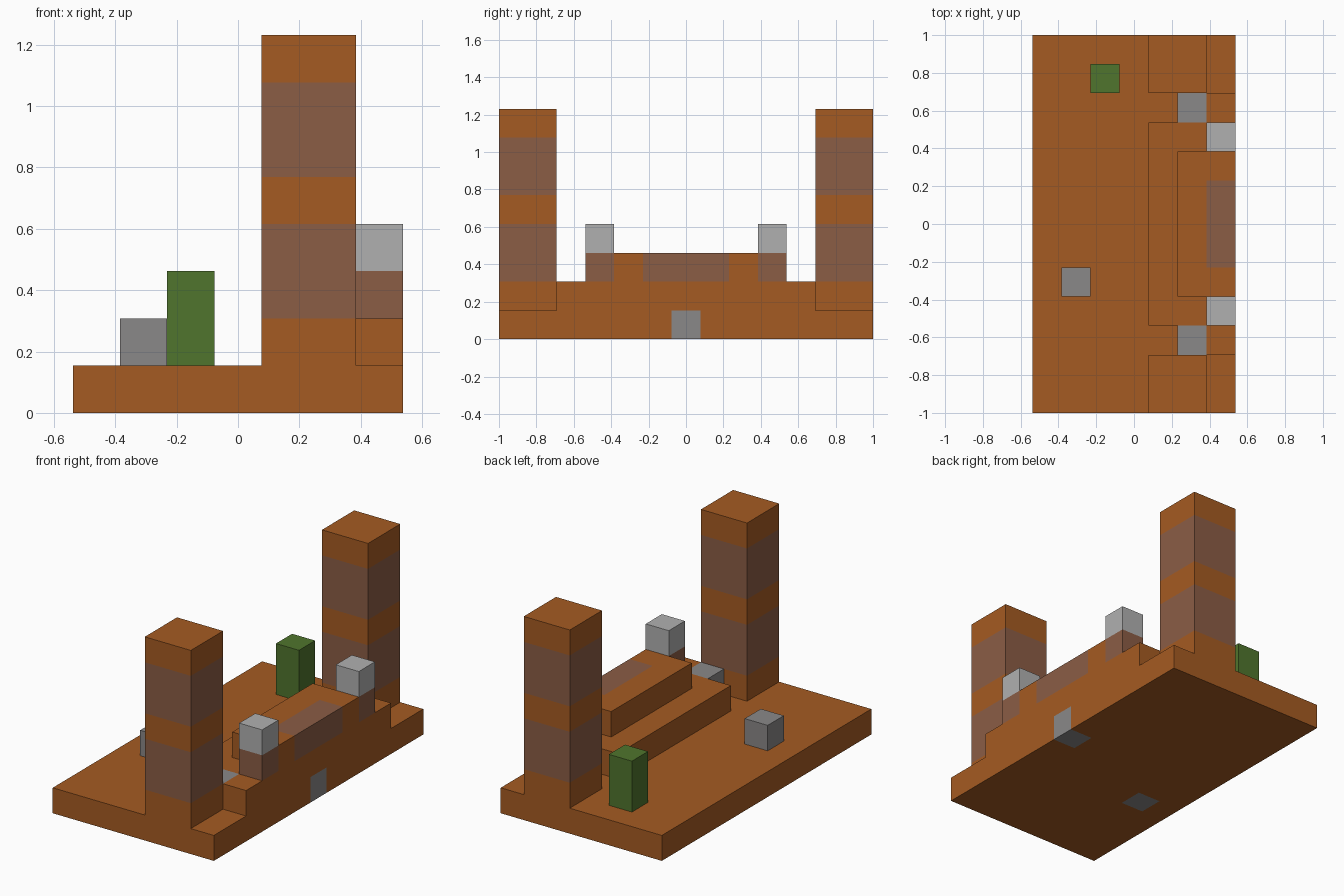
import bpy
import bmesh
from mathutils import Vector

cube = bpy.data.objects.get("Cube")
if cube:
    bpy.data.objects.remove(cube, do_unlink=True)

SIZE = Vector((7, 13, 8))       # whole model in blocks
UNIT = 2 / SIZE.y


def material(name, hex_code):
    def linear(c):
        return c / 12.92 if c <= 0.04045 else ((c + 0.055) / 1.055) ** 2.4
    colour = [linear(v / 255) for v in bytes.fromhex(hex_code)] + [1]
    mat = bpy.data.materials.new(name)
    mat.use_nodes = True
    mat.diffuse_color = colour
    bsdf = mat.node_tree.nodes["Principled BSDF"]
    bsdf.inputs["Base Color"].default_value = colour
    bsdf.inputs["Roughness"].default_value = 0.9
    return mat


clay = material("orange clay", "A55B22")
brown = material("dull brown", "8B5D45")
stone = material("grey stone", "8A8888")
pale = material("pale grey", "B0B0B0")
green = material("leaf green", "50752D")

blocks = {}                      # block position -> (part, material)


def box(part, mat, low, high):
    """Fill a range of blocks; later parts replace earlier ones."""
    for x in range(low[0], high[0]):
        for y in range(low[1], high[1]):
            for z in range(low[2], high[2]):
                blocks[x, y, z] = (part, mat)


def mirrored(part, mat, low, high):
    """The same box at both ends of the model."""
    ends = SIZE.y
    box(part + "_front", mat, low, high)
    box(part + "_back", mat, (low[0], int(ends) - high[1], low[2]),
        (high[0], int(ends) - low[1], high[2]))


# Base slab, lower step and upper step
box("base", clay, (0, 0, 0), (7, 13, 1))
box("lower_step", clay, (4, 3, 1), (7, 10, 2))
mirrored("step_end", clay, (6, 2, 1), (7, 3, 2))
mirrored("step_stone", stone, (5, 2, 1), (6, 3, 2))
box("upper_step", clay, (5, 4, 2), (7, 9, 3))
box("upper_step", brown, (6, 5, 2), (7, 8, 3))

# Door and standing stone, both set down through the slab
box("door", stone, (6, 6, 0), (7, 7, 1))
box("standing_stone", stone, (1, 4, 0), (2, 5, 2))

# Small posts with pale caps
mirrored("post", brown, (6, 3, 2), (7, 4, 3))
mirrored("post_cap", pale, (6, 3, 3), (7, 4, 4))

# Banded towers
for z in range(1, 8):
    mirrored("tower", clay if z % 3 == 1 else brown, (4, 0, z), (6, 2, z + 1))

# Green shrub
box("shrub", green, (2, 11, 1), (3, 12, 3))


def build(part):
    """Make one part from the outward faces of its blocks."""
    mesh = bpy.data.meshes.new(part)
    bm = bmesh.new()
    slots = []
    for cell, (owner, mat) in blocks.items():
        if owner != part:
            continue
        if mat not in slots:
            slots.append(mat)
            mesh.materials.append(mat)
        for axis in range(3):
            for side in (-1, 1):
                normal = Vector((0, 0, 0))
                normal[axis] = side
                if tuple(int(c + n) for c, n in zip(cell, normal)) in blocks:
                    continue
                u = Vector((0, 0, 0))
                u[(axis + 1) % 3] = 0.5
                v = normal.cross(u)
                middle = Vector(cell) + Vector((0.5, 0.5, 0.5)) + normal / 2
                middle -= Vector((SIZE.x / 2, SIZE.y / 2, 0))
                corners = (-u - v, u - v, u + v, v - u)
                face = bm.faces.new([bm.verts.new((middle + c) * UNIT)
                                     for c in corners])
                face.material_index = slots.index(mat)
    bmesh.ops.remove_doubles(bm, verts=bm.verts[:], dist=0.001)
    bm.to_mesh(mesh)
    bm.free()
    bpy.context.collection.objects.link(bpy.data.objects.new(part, mesh))


for part in dict.fromkeys(owner for owner, _ in blocks.values()):
    build(part)
